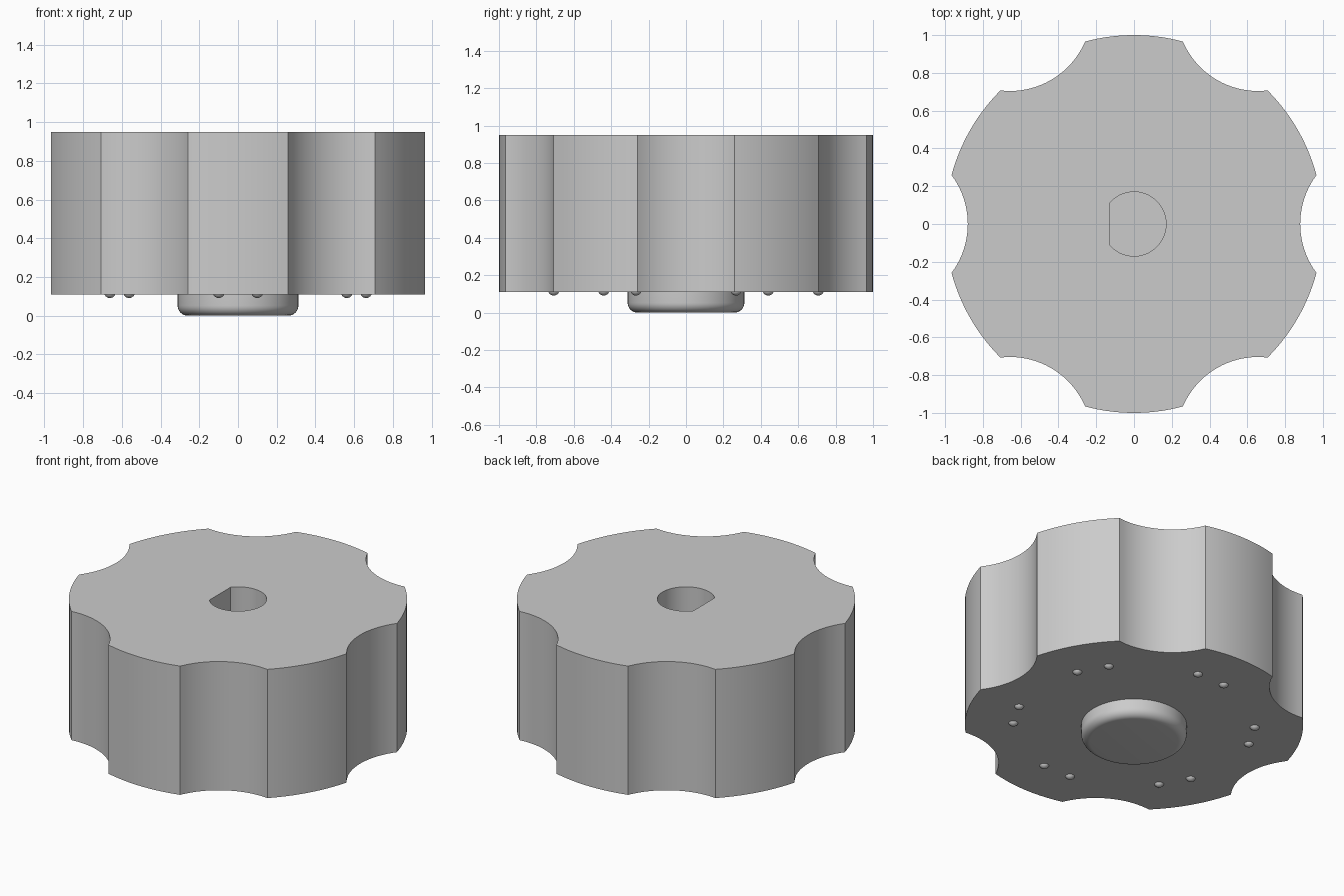
import bpy, bmesh, math
from mathutils import Vector

if "Cube" in bpy.data.objects:
    bpy.data.objects.remove(bpy.data.objects["Cube"])

grey = bpy.data.materials.new("plain_grey")
grey.diffuse_color = (0.6, 0.6, 0.6, 1)
grey.use_nodes = True
grey.node_tree.nodes["Principled BSDF"].inputs["Base Color"].default_value = grey.diffuse_color

BOTTOM, TOP = 0.11, 0.95


def finish(bm, name):
    bmesh.ops.recalc_face_normals(bm, faces=bm.faces[:])
    me = bpy.data.meshes.new(name)
    bm.to_mesh(me)
    bm.free()
    me.materials.append(grey)
    ob = bpy.data.objects.new(name, me)
    bpy.context.collection.objects.link(ob)
    bpy.ops.object.select_all(action='DESELECT')
    ob.select_set(True)
    bpy.context.view_layer.objects.active = ob
    bpy.ops.object.shade_smooth_by_angle(angle=math.radians(30))
    return ob


def arc(cx, cy, r, a0, a1, n):
    """Points from a0 up to, but not including, a1 (degrees)."""
    return [(cx + r * math.cos(math.radians(a0 + (a1 - a0) * i / n)),
             cy + r * math.sin(math.radians(a0 + (a1 - a0) * i / n))) for i in range(n)]


# knob body: round outline with six scalloped grips and a D-shaped shaft hole
half = math.sin(math.radians(15))
depth = math.cos(math.radians(15)) - 0.88
scallop_r = (half ** 2 + depth ** 2) / (2 * depth)
scallop_c = 0.88 + scallop_r
swing = math.degrees(math.asin(half / scallop_r))
outline = []
for k in range(6):
    a = 60 * k
    t = math.radians(a)
    outline += arc(scallop_c * math.cos(t), scallop_c * math.sin(t), scallop_r,
                   a + 180 + swing, a + 180 - swing, 20)
    outline += arc(0, 0, 1, a + 15, a + 45, 14)
flat = math.degrees(math.acos(-0.13 / 0.17))
hole = arc(0, 0, 0.17, -flat, flat, 48) + [(-0.13, 0.17 * math.sin(math.radians(flat)))]

bm = bmesh.new()
edges = []
for loop in (outline, hole):
    vs = [bm.verts.new((x, y, BOTTOM)) for x, y in loop]
    edges += [bm.edges.new((vs[i - 1], vs[i])) for i in range(len(vs))]
bmesh.ops.triangle_fill(bm, edges=edges, use_beauty=True, normal=Vector((0, 0, -1)))
ext = bmesh.ops.extrude_face_region(bm, geom=bm.faces[:], use_keep_orig=True)
bmesh.ops.translate(bm, vec=(0, 0, TOP - BOTTOM),
                    verts=[g for g in ext["geom"] if isinstance(g, bmesh.types.BMVert)])
finish(bm, "knob_body")

# hub: rounded boss under the body, which also closes the shaft hole
profile = [(0, 0)] + [(0.26 + 0.052 * math.sin(t), 0.052 - 0.052 * math.cos(t))
                      for t in (math.pi / 2 * i / 8 for i in range(9))]
profile += [(0.312, 0.12), (0, 0.12)]
bm = bmesh.new()
vs = [bm.verts.new((r, 0, z)) for r, z in profile]
es = [bm.edges.new((vs[i], vs[i + 1])) for i in range(len(vs) - 1)]
bmesh.ops.spin(bm, geom=vs + es, cent=(0, 0, 0), axis=(0, 0, 1),
               angle=2 * math.pi, steps=64, use_duplicate=False)
bmesh.ops.remove_doubles(bm, verts=bm.verts[:], dist=1e-5)
finish(bm, "hub")

# detent bumps: six pairs of small domes on the underside
for k in range(6):
    for side in (-8, 8):
        t = math.radians(30 + 60 * k + side)
        bm = bmesh.new()
        bmesh.ops.create_uvsphere(bm, u_segments=20, v_segments=12, radius=0.031)
        bmesh.ops.translate(bm, verts=bm.verts[:],
                            vec=(0.714 * math.cos(t), 0.714 * math.sin(t), 0.122))
        finish(bm, f"detent_bump_{k * 2 + (side > 0) + 1}")
